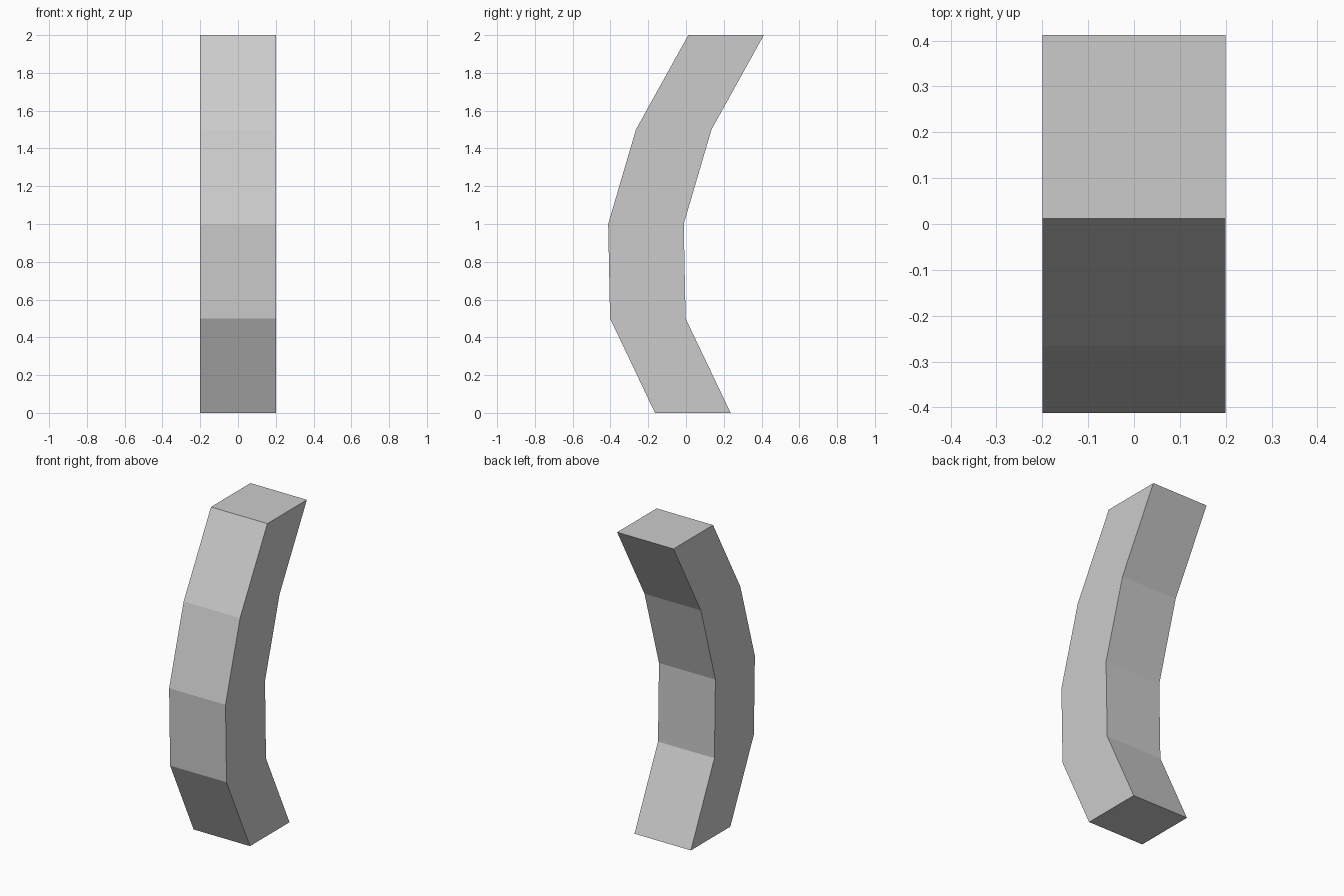
import bpy, bmesh

if "Cube" in bpy.data.objects:
    bpy.data.objects.remove(bpy.data.objects["Cube"])

# Centre line of the bent post: (y, z) for each square ring
PATH = [(0.036, 0.0), (-0.202, 0.5), (-0.212, 1.0), (-0.065, 1.5), (0.212, 2.0)]
HALF = 0.2

bm = bmesh.new()

# Horizontal square rings along the path
rings = []
for y, z in PATH:
    rings.append([bm.verts.new((sx * HALF, y + sy * HALF, z))
                  for sx, sy in ((-1, -1), (1, -1), (1, 1), (-1, 1))])

# Side walls between neighbouring rings
for a, b in zip(rings, rings[1:]):
    for i in range(4):
        j = (i + 1) % 4
        bm.faces.new((a[i], a[j], b[j], b[i]))

# End caps
bm.faces.new(rings[0][::-1])
bm.faces.new(rings[-1])
bmesh.ops.recalc_face_normals(bm, faces=bm.faces)

mesh = bpy.data.meshes.new("curved_post")
bm.to_mesh(mesh)
bm.free()
bpy.context.collection.objects.link(bpy.data.objects.new("curved_post", mesh))
